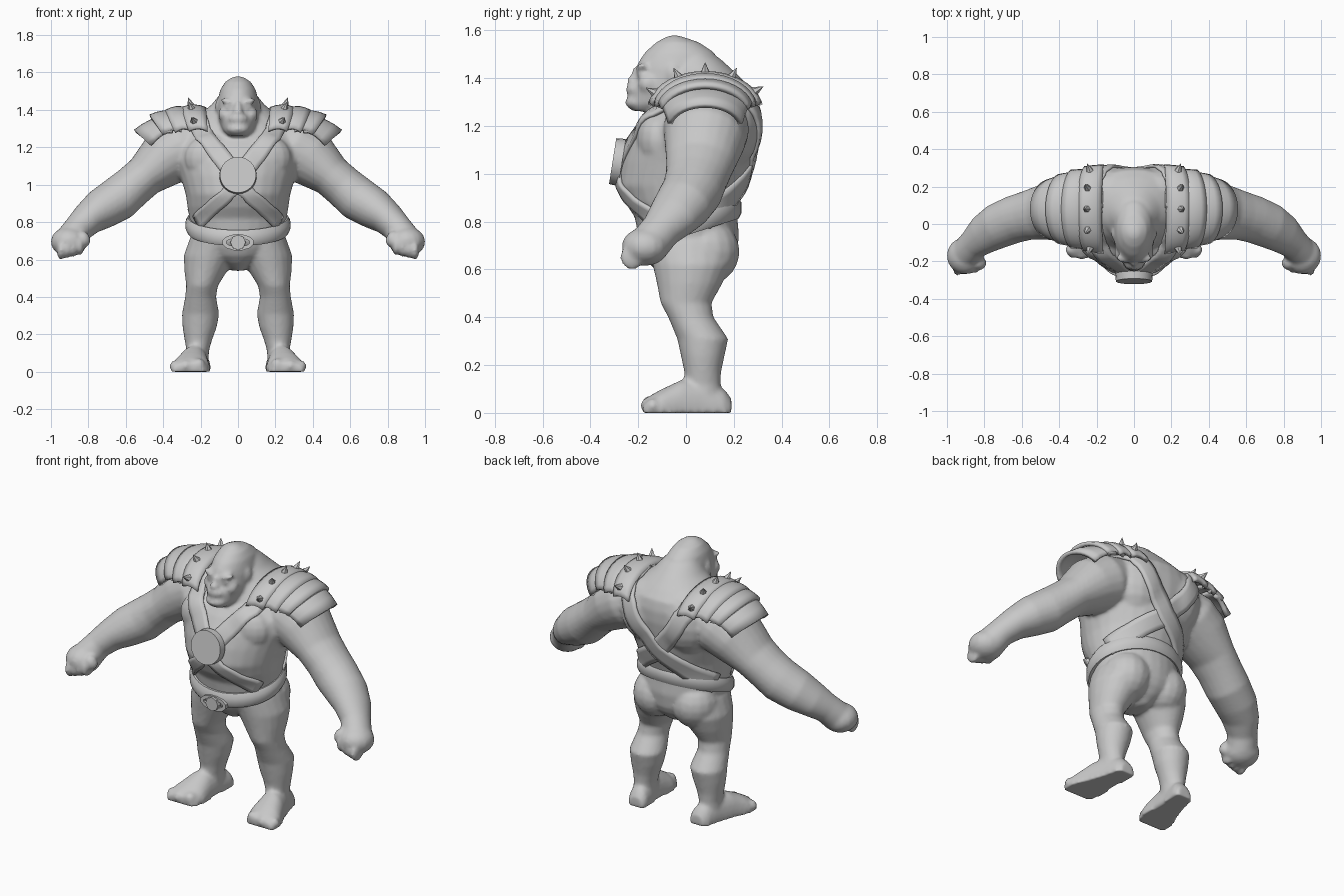
import bpy, bmesh, math
from mathutils import Vector, Matrix
from mathutils.bvhtree import BVHTree

if "Cube" in bpy.data.objects:
    bpy.data.objects.remove(bpy.data.objects["Cube"])

grey = bpy.data.materials.new("plain_grey")
grey.diffuse_color = (0.58, 0.58, 0.58, 1)
grey.use_nodes = True
grey.node_tree.nodes["Principled BSDF"].inputs["Base Color"].default_value = grey.diffuse_color


def finish(bm, name, angle=35):
    bmesh.ops.recalc_face_normals(bm, faces=bm.faces)
    me = bpy.data.meshes.new(name)
    bm.to_mesh(me)
    bm.free()
    me.materials.append(grey)
    ob = bpy.data.objects.new(name, me)
    bpy.context.collection.objects.link(ob)
    bpy.context.view_layer.objects.active = ob
    for o in bpy.context.selected_objects:
        o.select_set(False)
    ob.select_set(True)
    bpy.ops.object.shade_smooth_by_angle(angle=math.radians(angle))
    return ob


def loft(bm, rings, cap=True):
    rows = [[bm.verts.new(p) for p in r] for r in rings]
    n = len(rows[0])
    for a, b in zip(rows, rows[1:]):
        for i in range(n):
            j = (i + 1) % n
            bm.faces.new((a[i], a[j], b[j], b[i]))
    if cap:
        bm.faces.new(rows[0][::-1])
        bm.faces.new(rows[-1])


def oval(cx, cy, z, rx, ry, n=28):
    return [(cx + rx * math.cos(2 * math.pi * i / n), cy + ry * math.sin(2 * math.pi * i / n), z)
            for i in range(n)]


def blob(bm, c, r, rot=(0, 0, 0)):
    m = Matrix.Translation(c)
    for ang, ax in zip(rot, "XYZ"):
        m = m @ Matrix.Rotation(math.radians(ang), 4, ax)
    bmesh.ops.create_uvsphere(bm, u_segments=16, v_segments=10, radius=1,
                              matrix=m @ Matrix.Diagonal((*r, 1)))


# ---- body: torso, head, arms, legs fused into one skin
bm = bmesh.new()
# height, front, back, half width
torso = [(.54, -.05, .10, .03), (.58, -.11, .16, .10), (.62, -.15, .195, .18), (.66, -.17, .212, .225),
         (.74, -.20, .222, .25),
         (.82, -.215, .215, .26), (.88, -.255, .225, .27), (.95, -.285, .25, .28), (1.05, -.27, .28, .31),
         (1.13, -.245, .295, .34), (1.2, -.2, .305, .36), (1.27, -.14, .305, .34), (1.33, -.11, .292, .28),
         (1.38, -.09, .25, .2), (1.43, -.08, .2, .14), (1.48, -.06, .145, .1), (1.52, -.05, .08, .07)]
head = [(1.262, -.225, -.12, .05), (1.29, -.24, -.02, .082), (1.35, -.235, .05, .105), (1.40, -.208, .1, .11),
        (1.44, -.205, .13, .11), (1.47, -.198, .14, .105), (1.51, -.17, .115, .094), (1.55, -.125, .055, .068),
        (1.572, -.085, -.01, .035), (1.58, -.06, -.04, .01)]
for prof in (torso, head):
    loft(bm, [oval(0, (f + b) / 2, z, w, (b - f) / 2) for z, f, b, w in prof])
# face: nose, muzzle, lips
blob(bm, (0, -.222, 1.388), (.026, .026, .024))
blob(bm, (0, -.212, 1.42), (.016, .016, .03))
blob(bm, (0, -.195, 1.352), (.06, .058, .037))
blob(bm, (0, -.205, 1.298), (.062, .05, .033))

leg = [(.72, .13, .02, .125, .18), (.62, .152, .025, .138, .165), (.54, .172, .015, .115, .137),
       (.46, .192, 0, .085, .107), (.40, .20, .02, .083, .095), (.31, .20, .07, .10, .107), (.24, .205, .07, .092, .092),
       (.17, .212, .07, .074, .077), (.12, .215, .07, .062, .075), (.04, .22, .07, .06, .08)]
foot = [(.19, .045, .06), (.16, .062, .10), (.07, .068, .14), (-.02, .084, .138), (-.10, .104, .10), (-.15, .1, .073),
        (-.18, .082, .045)]
arm = [(.20, .09, 1.24, .15, .13), (.30, .085, 1.19, .18, .165), (.39, .078, 1.14, .17, .155),
       (.50, .06, 1.045, .145, .113), (.57, .045, .985, .132, .114), (.64, .025, .925, .128, .12),
       (.73, -.012, .87, .122, .11),
       (.80, -.055, .82, .108, .09), (.855, -.105, .765, .085, .078), (.89, -.15, .71, .085, .085)]
for s in (1, -1):
    loft(bm, [oval(s * cx, cy, z, rx, ry, 20) for z, cx, cy, rx, ry in leg])
    # foot with flat sole and toes
    rings = []
    for y, w, h in foot:
        cx = .222 + (.07 - y) * .18
        rings.append([(s * (cx + w * math.cos(a)), y, h * max(0, math.sin(a)) ** .8)
                      for a in [math.pi * i / 12 for i in range(13)]])
    loft(bm, rings)
    for x, y, r in ((.21, -.15, .036), (.28, -.158, .032), (.337, -.14, .03)):
        blob(bm, (s * x, y, r), (r, r, r))
    # arm swept along its bone
    rings = []
    for i, (x, y, z, ru, rv) in enumerate(arm):
        a, b = arm[max(i - 1, 0)], arm[min(i + 1, len(arm) - 1)]
        d = (Vector(b[:3]) - Vector(a[:3])).normalized()
        u = (Vector((0, 1, 0)) - d * d.y).normalized()
        v = d.cross(u)
        ring = []
        for k in range(22):
            t = 2 * math.pi * k / 22
            p = Vector((x, y, z)) + u * ru * math.cos(t) + v * rv * math.sin(t)
            ring.append((s * p.x, p.y, p.z))
        rings.append(ring)
    loft(bm, rings)
    # fist: palm, curled fingers, thumb
    blob(bm, (s * .903, -.17, .695), (.099, .1, .08))
    for k in range(4):
        blob(bm, (s * (.947 - .034 * k), -.226 + .004 * k, .65 + .008 * k), (.022, .05, .052), (20, 0, 0))
    blob(bm, (s * .825, -.21, .71), (.034, .036, .045), (0, s * 25, 0))
    # muscle masses: chest, buttock, upper back
    blob(bm, (s * .14, -.11, 1.14), (.15, .1, .13))
    blob(bm, (s * .125, .085, .675), (.135, .14, .14))
    blob(bm, (s * .12, .17, 1.2), (.17, .14, .19))
    # brow, eye, cheek, ear
    blob(bm, (s * .045, -.182, 1.442), (.052, .028, .017), (0, s * -16, 0))
    blob(bm, (s * .045, -.178, 1.415), (.036, .028, .024))
    blob(bm, (s * .07, -.155, 1.375), (.036, .045, .042))
    blob(bm, (s * .108, -.055, 1.42), (.014, .028, .04))
body = finish(bm, "body", 60)
m = body.modifiers.new("fuse", 'REMESH')
m.mode, m.voxel_size, m.use_smooth_shade = 'VOXEL', .011, True
m = body.modifiers.new("soften", 'SMOOTH')
m.factor, m.iterations = .5, 5

skin = BVHTree.FromObject(body, bpy.context.evaluated_depsgraph_get())


# ---- straps laid on the skin
def strap(name, pts, width, s):
    pts = [Vector((s * x, y, z)) for x, y, z in pts]
    path = []
    for a, b in zip(pts, pts[1:]):
        path += [a.lerp(b, k / 6) for k in range(6)]
    path.append(pts[-1])
    bm = bmesh.new()
    rows = []
    for i, p in enumerate(path):
        t = path[min(i + 1, len(path) - 1)] - path[max(i - 1, 0)]
        q, n, _, _ = skin.find_nearest(p)
        side = n.cross(t).normalized()
        row = []
        for k in range(-2, 3):
            e, en, _, _ = skin.find_nearest(q + side * width * k / 4 + n * .02)
            row.append(bm.verts.new(e + en * (.005 + .001 * s)))
        rows.append(row)
    for a, b in zip(rows, rows[1:]):
        for k in range(4):
            bm.faces.new((a[k], a[k + 1], b[k + 1], b[k]))
    ob = finish(bm, name)
    m = ob.modifiers.new("thickness", 'SOLIDIFY')
    m.thickness, m.offset = .016, 0


# ---- shoulder plates arching front to back, ends swept inward by "point"
def plate(name, s, x0, x1, z0, z1, ry0, ry1, drop, point):
    bm = bmesh.new()
    rows = []
    for i in range(17):
        t = math.radians(12 + 156 * i / 16)
        sn = math.sin(t)
        row = []
        for k in range(5):
            f = k / 4
            ry = ry0 + (ry1 - ry0) * f
            zt = z0 + (z1 - z0) * f ** 1.3 + .014 * math.sin(math.pi * f)
            x = x0 + (x1 - x0) * f * (1 - point * (1 - sn)) - .06 * point * (1 - sn)
            row.append(bm.verts.new((s * x, .08 - ry * math.cos(t), zt - drop * (1 - sn))))
        rows.append(row)
    for a, b in zip(rows, rows[1:]):
        for k in range(4):
            bm.faces.new((a[k], a[k + 1], b[k + 1], b[k]))
    ob = finish(bm, name)
    m = ob.modifiers.new("thickness", 'SOLIDIFY')
    m.thickness, m.offset = .022, 0


for s, side in ((1, "left"), (-1, "right")):
    strap(side + "_front_strap", [(0, -.29, 1.03), (.12, -.22, 1.19), (.22, -.12, 1.33), (.235, .08, 1.41)], .105, s)
    strap(side + "_front_waist_strap", [(0, -.29, 1.0), (.1, -.26, .91), (.24, -.13, .79)], .085, s)
    # back strap crosses the spine down to the opposite hip
    strap(side + "_back_strap", [(.235, .08, 1.41), (.2, .26, 1.32), (.11, .31, 1.15), (0, .285, 1.02),
                                 (-.13, .24, .93), (-.26, .08, .82)], .11, s)
    plate(side + "_studded_pad", s, .175, .30, 1.405, 1.405, .235, .225, .15, .25)
    plate(side + "_upper_plate", s, .27, .385, 1.40, 1.39, .21, .205, .14, .35)
    plate(side + "_middle_plate", s, .32, .47, 1.378, 1.365, .20, .18, .12, .4)
    plate(side + "_outer_plate", s, .37, .55, 1.355, 1.285, .19, .15, .095, .45)
    # studs standing on the pad
    bm = bmesh.new()
    for deg in (28, 62, 90, 118, 150):
        t = math.radians(deg)
        d = Vector((s * .3, -math.cos(t), math.sin(t))).normalized()
        c = Vector((s * (.25 - .03 * (1 - math.sin(t))), .08 - .23 * math.cos(t), 1.415 - .15 * (1 - math.sin(t))))
        bmesh.ops.create_cone(bm, cap_ends=True, segments=6, radius1=.03, radius2=.001, depth=.066,
                              matrix=Matrix.Translation(c + d * .02) @ d.to_track_quat('Z', 'Y').to_matrix().to_4x4())
    finish(bm, side + "_studs", 20)

# ---- belt tilted down to the front
bm = bmesh.new()
rings = []
for off, h in ((-.02, -.036), (0, -.042), (.012, -.02), (.012, .02), (0, .042), (-.02, .036)):
    ring = []
    for x, y, _ in oval(0, 0, 0, .268 + off, .218 + off, 40):
        ring.append((x, y + .003, .785 + .32 * y + h))
    rings.append(ring)
loft(bm, rings + rings[:1], cap=False)
bmesh.ops.remove_doubles(bm, verts=bm.verts, dist=1e-5)
finish(bm, "belt", 50)


def disc(name, c, r, depth, tilt, n):
    bm = bmesh.new()
    bmesh.ops.create_cone(bm, cap_ends=True, segments=n, radius1=r, radius2=r * .97, depth=depth,
                          matrix=Matrix.Translation(c) @ Matrix.Rotation(math.radians(tilt), 4, 'X'))
    finish(bm, name, 30)


# ---- chest medallion and belt buckle
disc("chest_medallion", (0, -.287, 1.05), .1, .04, 81, 24)
disc("buckle", (0, -.232, .692), .042, .035, 90, 8)
bm = bmesh.new()
rings = []
for a, b in ((.086, -.236), (.086, -.215), (.064, -.215), (.064, -.236)):
    rings.append([(a * math.cos(t), b, .692 + (a - .042) * math.sin(t))
                  for t in [math.pi * (i + .5) / 6 for i in range(12)]])
loft(bm, rings + rings[:1], cap=False)
bmesh.ops.remove_doubles(bm, verts=bm.verts, dist=1e-5)
finish(bm, "buckle_frame", 30)
